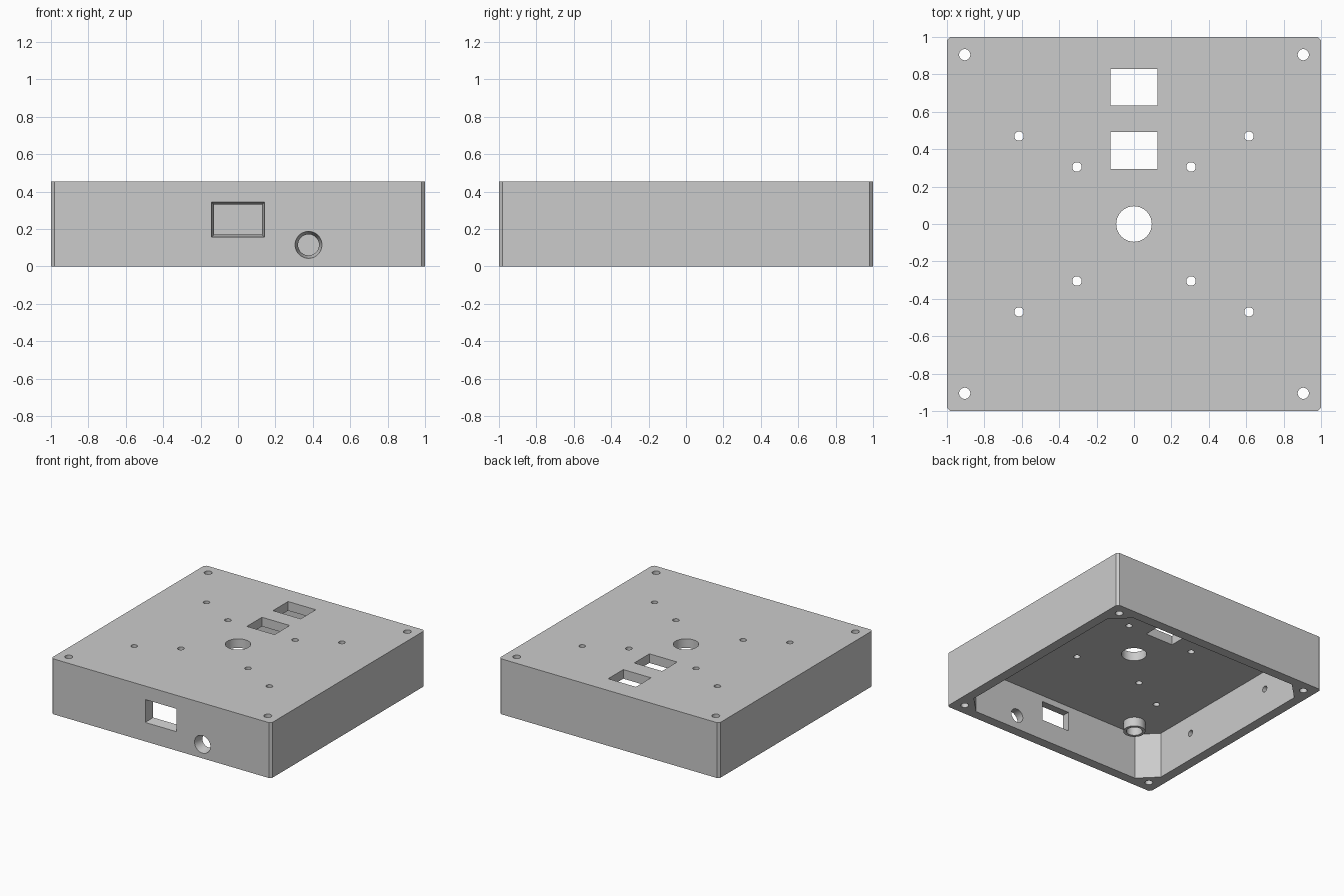
import bpy, bmesh, math
from mathutils import Matrix, Vector

cube = bpy.data.objects.get("Cube")
if cube:
    bpy.data.objects.remove(cube, do_unlink=True)

HEIGHT, CEILING, INNER = 0.455, 0.38, 0.92

grey = bpy.data.materials.new("plain_grey")
grey.use_nodes = True
grey.diffuse_color = (0.6, 0.6, 0.6, 1)
grey.node_tree.nodes["Principled BSDF"].inputs["Base Color"].default_value = (0.6, 0.6, 0.6, 1)


def make_object(name, bm):
    bmesh.ops.recalc_face_normals(bm, faces=bm.faces)
    mesh = bpy.data.meshes.new(name)
    bm.to_mesh(mesh)
    bm.free()
    mesh.materials.append(grey)
    obj = bpy.data.objects.new(name, mesh)
    bpy.context.collection.objects.link(obj)
    return obj


def loft(bm, start, end):
    """Closed solid between two matching loops of points."""
    a = [bm.verts.new(p) for p in start]
    b = [bm.verts.new(p) for p in end]
    bm.faces.new(a[::-1])
    bm.faces.new(b)
    for i in range(len(a)):
        j = (i + 1) % len(a)
        bm.faces.new((a[i], a[j], b[j], b[i]))


def octagon(half, chamfer, z):
    h, c = half, half - chamfer
    return [(x, y, z) for x, y in ((c, -h), (h, -c), (h, c), (c, h),
                                   (-c, h), (-h, c), (-h, -c), (-c, -h))]


def cylinder(bm, centre, axis, r1, r2, depth, segments=32):
    turn = Vector((0, 0, 1)).rotation_difference(Vector(axis)).to_matrix().to_4x4()
    bmesh.ops.create_cone(bm, cap_ends=True, segments=segments, radius1=r1, radius2=r2,
                          depth=depth, matrix=Matrix.Translation(centre) @ turn)


def prism(half, chamfer, bottom, top):
    bm = bmesh.new()
    loft(bm, octagon(half, chamfer, bottom), octagon(half, chamfer, top))
    return bm


def cut(target, cutter):
    cutter.hide_render = True
    mod = target.modifiers.new("cut", "BOOLEAN")
    mod.operation, mod.solver, mod.object = "DIFFERENCE", "EXACT", cutter
    bpy.context.view_layer.update()
    result = bpy.data.meshes.new_from_object(
        target.evaluated_get(bpy.context.evaluated_depsgraph_get()))
    target.modifiers.clear()
    target.data = result
    bpy.data.objects.remove(cutter, do_unlink=True)


def four_corners(x, y):
    return [(sx * x, sy * y) for sx in (-1, 1) for sy in (-1, 1)]


# Hollow housing, open underneath, with thickened corners
housing = make_object("housing", prism(1, 0.018, 0, HEIGHT))
cut(housing, make_object("cavity_cutter", prism(INNER, 0.14, -0.2, CEILING)))

holes = bmesh.new()
# Round holes through the top plate and corner posts
for spread_x, spread_y, radius in ((0.905, 0.905, 0.03), (0.615, 0.47, 0.025), (0.305, 0.305, 0.025)):
    for x, y in four_corners(spread_x, spread_y):
        cylinder(holes, (x, y, 0.2), (0, 0, 1), radius, radius, 1)
cylinder(holes, (0, 0, 0.4), (0, 0, 1), 0.095, 0.095, 0.3, 48)

# Two rectangular windows in the top plate
for y in (0.393, 0.732):
    bmesh.ops.create_cube(holes, size=1, matrix=Matrix.Translation((0, y, 0.4))
                          @ Matrix.Diagonal((0.252, 0.196, 0.3, 1)))

# Tapered rectangular opening in the front wall
def front_frame(y, w, h):
    return [(sx * w, y, 0.25 + sz * h) for sx, sz in ((-1, -1), (1, -1), (1, 1), (-1, 1))]

loft(holes, front_frame(-1.04, 0.149, 0.101), front_frame(-0.88, 0.121, 0.073))

# Tapered round socket in the front wall
cylinder(holes, (0.377, -0.96, 0.115), (0, 1, 0), 0.08, 0.048, 0.16, 48)

# Blind pockets on the inside of the side walls
for x, y in four_corners(0.92, 0.435):
    cylinder(holes, (x, y, 0.228), (1, 0, 0), 0.025, 0.025, 0.08)
cut(housing, make_object("hole_cutter", holes))

# Hollow bosses hanging from the ceiling
def ring(radius, z, x, y, n=32):
    return [(x + radius * math.cos(math.tau * i / n),
             y + radius * math.sin(math.tau * i / n), z) for i in range(n)]

bosses = []
for x, y in four_corners(0.664, 0.787):
    bm = bmesh.new()
    loft(bm, ring(0.083, 0.305, x, y), ring(0.083, CEILING + 0.01, x, y))
    boss = make_object("ceiling_boss", bm)
    core = bmesh.new()
    loft(core, ring(0.06, 0.2, x, y), ring(0.06, CEILING - 0.002, x, y))
    cut(boss, make_object("boss_cutter", core))
    bosses.append(boss)

# Smooth round walls, keep edges sharp
bpy.ops.object.select_all(action="DESELECT")
for obj in [housing] + bosses:
    obj.select_set(True)
bpy.context.view_layer.objects.active = housing
bpy.ops.object.shade_smooth_by_angle(angle=math.radians(30))
